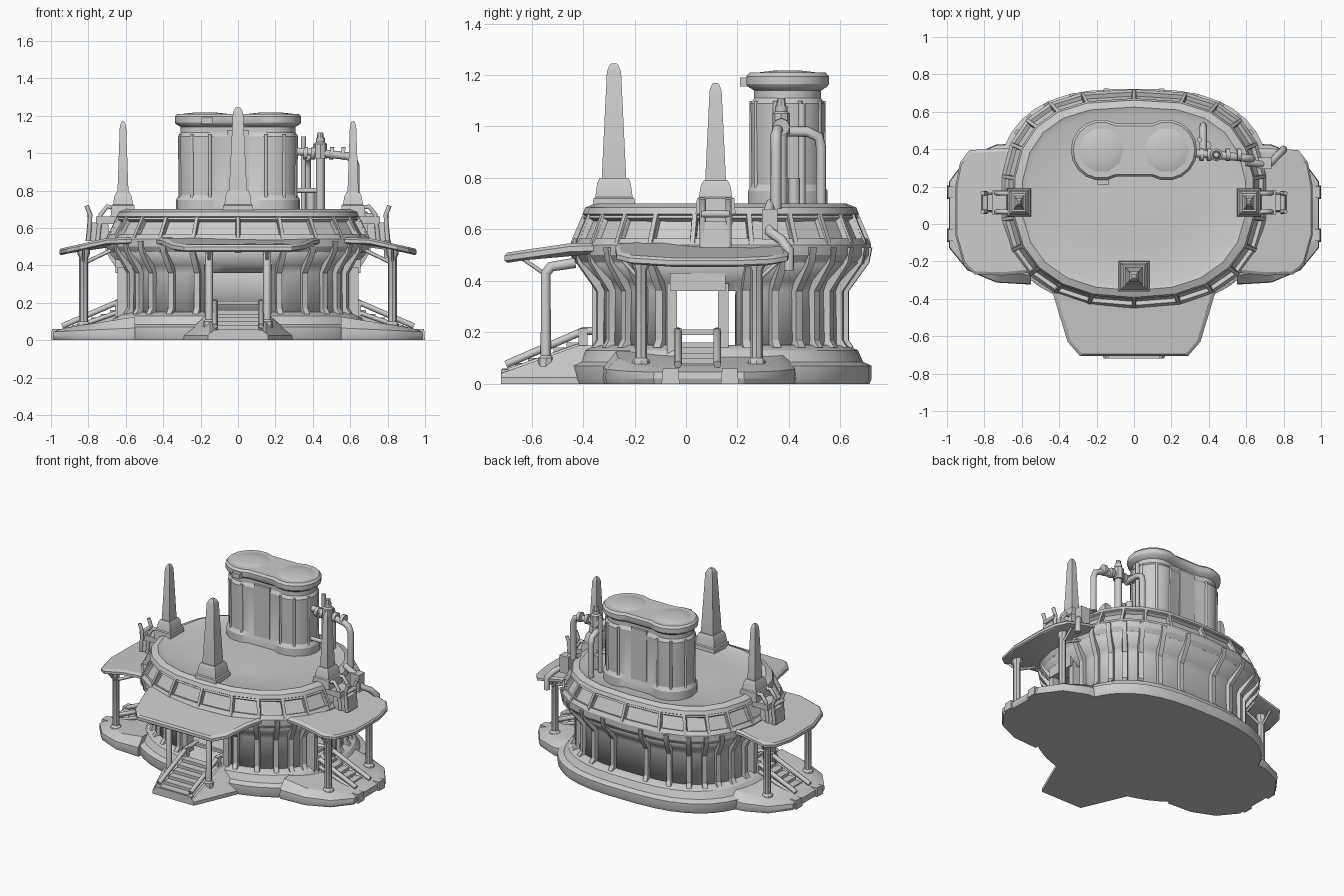
import bpy, bmesh
from math import sin, cos, radians, pi
from mathutils import Vector

if "Cube" in bpy.data.objects:
    bpy.data.objects.remove(bpy.data.objects["Cube"])

CY = 0.135


def build(name, rings, edit=None):
    """Loft closed rings of points into a capped solid."""
    bm = bmesh.new()
    loops = [[bm.verts.new(p) for p in r] for r in rings]
    n = len(loops[0])
    for lo, hi in zip(loops, loops[1:]):
        for i in range(n):
            j = (i + 1) % n
            bm.faces.new((lo[i], lo[j], hi[j], hi[i]))
    bm.faces.new(loops[0])
    bm.faces.new(loops[-1])
    bmesh.ops.recalc_face_normals(bm, faces=bm.faces)
    if edit:
        edit(bm)
    me = bpy.data.meshes.new(name)
    bm.to_mesh(me)
    bm.free()
    ob = bpy.data.objects.new(name, me)
    bpy.context.collection.objects.link(ob)
    return ob


def oval(a, b, deg, z):
    c, s = cos(radians(deg)), sin(radians(deg))
    e = .85 - .11 * max(0, s) ** .5      # squarer towards the back
    return Vector((a * abs(c) ** e * (1 if c > 0 else -1),
                   CY + b * abs(s) ** e * (1 if s > 0 else -1), z))


def oval_ring(z, a, b, n=40):
    return [oval(a, b, (i + .5) * 360 / n, z) for i in range(n)]


def rect(x, y, z, w, d):
    return [(x + i * w / 2, y + j * d / 2, z) for i, j in ((-1, -1), (1, -1), (1, 1), (-1, 1))]


def box(name, x, y, z0, z1, w, d, taper=1):
    return build(name, [rect(x, y, z0, w, d), rect(x, y, z1, w * taper, d * taper)])


def pipe(name, pts, r=0.018):
    cu = bpy.data.curves.new(name, 'CURVE')
    cu.dimensions = '3D'
    cu.bevel_depth, cu.bevel_resolution, cu.use_fill_caps = r, 2, True
    sp = cu.splines.new('POLY')
    sp.points.add(len(pts) - 1)
    for p, q in zip(sp.points, pts):
        p.co = (*q, 1)
    ob = bpy.data.objects.new(name, cu)
    bpy.context.collection.objects.link(ob)


def disc(name, x, y, levels, n=12):
    build(name, [[(x + r * cos(2 * pi * i / n), y + r * sin(2 * pi * i / n), z)
                  for i in range(n)] for z, r in levels])


# Foundation: stepped oval plinth
build("foundation", [oval_ring(*l) for l in (
    (0, .73, .58), (.02, .74, .588), (.07, .74, .588), (.085, .70, .555),
    (.13, .67, .535), (.15, .63, .49))])


# Hollow main wall with three door gaps
def cut_doors(bm):
    kill = []
    for f in bm.faces:
        c = f.calc_center_median()
        front = abs(c.x) < .15 and c.y < 0
        side = abs(c.x) > .5 and -.06 < c.y < .16
        if len(f.verts) > 4 or (c.z < .36 and (front or side)):
            kill.append(f)
    bmesh.ops.delete(bm, geom=kill, context='FACES')


wall = build("main_wall", [oval_ring(*l) for l in (
    (.12, .62, .48), (.36, .615, .475), (.40, .63, .495), (.47, .695, .565))], cut_doors)
mod = wall.modifiers.new("thickness", 'SOLIDIFY')
mod.thickness = .03


# Upper storey with framed, recessed windows
def windows(bm):
    band = [f for f in bm.faces if .59 < f.calc_center_median().z < .63]
    bmesh.ops.inset_individual(bm, faces=band, thickness=.016, depth=0)
    bmesh.ops.inset_individual(bm, faces=band, thickness=.004, depth=-.022)


build("upper_storey", [oval_ring(*l, n=22) for l in (
    (.44, .60, .46), (.47, .695, .565), (.50, .712, .585), (.54, .712, .585),
    (.555, .70, .575), (.655, .645, .53), (.66, .652, .537), (.685, .642, .527),
    (.70, .60, .49), (.688, .57, .46), (.70, .3, .25))], windows)

# Wall ribs that follow the flare, and slim mullions between windows
RIB = ((.14, .635, .495), (.17, .615, .475), (.36, .615, .475), (.47, .685, .555), (.53, .695, .567))
BAND = ((.535, .705, .578), (.555, .70, .575), (.66, .645, .53))


def rib(name, levels, deg, sx, out, hw):
    rings = []
    for z, a, b in levels:
        p = oval(a, b, deg, z)
        t = (oval(a, b, deg + 1, z) - oval(a, b, deg - 1, z)).normalized()
        nrm = Vector((t.y, -t.x, 0))
        ring = [p - nrm * .02 - t * hw, p - nrm * .02 + t * hw,
                p + nrm * out + t * hw * .75, p + nrm * out - t * hw * .75]
        rings.append([(v.x * sx, v.y, v.z) for v in ring])
    build(name, rings)


for sx in (1, -1):
    for deg in (-73, -59, -46, -35, -25, 8, 20, 32, 43, 55, 69, 83):
        rib("wall_rib", RIB, deg, sx, .025, .02)
for i in range(22):
    rib("window_mullion", BAND, (i + .5) * 360 / 22, 1, .006, .012)


# Awnings: sloping slabs with chamfered corners
def slab(name, pts, height, t):
    mx = sum(p[0] for p in pts) / len(pts)
    my = sum(p[1] for p in pts) / len(pts)
    rings = []
    for k, dz in ((.94, -t), (1, -t * .8), (1, -t * .3), (.95, 0)):
        rings.append([(mx + (x - mx) * k, my + (y - my) * k, height(x, y) + dz) for x, y in pts])
    build(name, rings)


SIDE = ((.55, -.26), (.70, -.275), (.85, -.27), (.91, -.22), (.955, -.06), (.955, .2),
        (.93, .33), (.88, .395), (.70, .405), (.55, .40))
for s in (1, -1):
    slab("side_awning", [(s * x, y) for x, y in SIDE],
         lambda x, y: .55 - max(0, abs(x) - .68) * .22, .035)
slab("front_awning", [(-.46, -.28), (-.41, -.45), (-.355, -.63), (-.29, -.705), (.29, -.705),
                      (.355, -.63), (.41, -.45), (.46, -.28)],
     lambda x, y: .55 - max(0, -y - .42) * .14, .04)

# Side platforms and front ramp with low sloping flanks
PLAT = ((.55, -.29), (.72, -.28), (.86, -.22), (.95, -.11), (.95, .21), (.86, .33), (.72, .39), (.55, .40))
for s in (1, -1):
    build("side_platform", [[(s * (.55 + (x - .55) * k), .05 + (y - .05) * k, z + g * (.95 - x))
                             for x, y in PLAT]
                            for k, z, g in ((1.08, 0, 0), (1.1, .02, 0), (1.09, .045, .05), (.95, .065, .15))])
    for y in (-.06, .17):
        box("platform_foot", s * .965, y, 0, .06, .07, .07, .85)
RAMP = ((-.31, -.30), (-.29, -.42), (-.16, -.72), (.16, -.72), (.29, -.42), (.31, -.30))
build("front_ramp", [[(x, y, 0) for x, y in RAMP],
                     [(x, y, .025) for x, y in RAMP],
                     [(max(-.15, min(.15, x)), y, min(.15, .04 + (y + .72) * .36)) for x, y in RAMP]])
box("ramp_lip", 0, -.705, .02, .055, .28, .03)

# Entrances: stairs, handrails and door frames on three sides
PLACES = (("front", lambda d, u: (u, -d + .1), False, .145),
          ("right", lambda d, u: (d + .04, u + .045), True, .09),
          ("left", lambda d, u: (-d - .04, u + .045), True, .09))
for tag, at, side, hw in PLACES:
    top = .36 if side else .42
    dw = .57 if side else .43

    def part(name, d, u, z0, z1, depth, width):
        w, dp = (depth, width) if side else (width, depth)
        box(tag + "_" + name, *at(d, u), z0, z1, w, dp)

    for k in range(6):
        part("step", .79 - k * .05 if not side else .87 - k * .05, 0, .03,
             .06 + k * .02, .05, hw * 1.5)
    d0 = .80 if not side else .90
    for u in (-hw * .85, hw * .85):
        part("door_post", dw, u * 1.3, .1, top + .03, .07, .04)
        part("newel", d0 - .3, u, .1, .215, .035, .03)
        pipe(tag + "_handrail", [(*at(d0, u), .075), (*at(d0 - .3, u), .205), (*at(d0 - .42, u), .205)], .015)
        pipe(tag + "_lower_rail", [(*at(d0, u), .045), (*at(d0 - .3, u), .15)], .012)
    part("lintel", dw, 0, top, top + .07, .09, hw * 2.4)
    part("threshold_rail", dw - .03, 0, .19, .21, .02, hw * 1.7)

# Awning pillars with braces
for s in (1, -1):
    x = s * .155
    pipe("front_pillar", [(x, -.545, .06), (x, -.545, .43), (x, -.525, .455), (x, -.43, .47)], .02)
    disc("pillar_foot", x, -.545, ((.03, .035), (.10, .03), (.11, .02)), 8)
    pipe("front_brace", [(x, -.54, .42), (x, -.64, .49)], .008)
    for y in (-.175, .275):
        x = s * .825
        disc("side_pillar", x, y, ((.05, .04), (.09, .034), (.10, .024), (.44, .024), (.46, .034), (.50, .034)), 8)
        pipe("side_brace_out", [(x, y, .40), (x, y + (.1 if y > 0 else -.08), .49)], .008)
        pipe("side_brace_in", [(x - s * .02, y, .42), (s * .68, y, .48)], .01)

# Roof spires on stepped pedestals
for x, y, w, d, top in ((0, -.28, .10, .10, 1.245), (.615, .115, .062, .085, 1.17), (-.615, .115, .062, .085, 1.17)):
    zb = .80 if x == 0 else .79
    build("spire_pedestal", [rect(x, y, z, w + g, d + g) for z, g in (
        (.66, .07), (.72, .06), (.725, .045), (zb - .02, .03), (zb, .01))])
    build("spire", [rect(x, y, z, w * k, d * k) for z, k in (
        (zb, .95), (top - .03, .55), (top - .006, .33), (top, .2))])

# Twin chimney: figure-eight section
ARC = [radians(-120 + 20 * i) for i in range(13)]


def eight(r, z):
    right = [(.175 + r * cos(t), .395 + r * sin(t), z) for t in ARC]
    return right + [(-x, .79 - y, z) for x, y, z in right]


build("chimney", [eight(r, z) for r, z in (
    (.157, .67), (.157, .75), (.142, .775), (.146, 1.09), (.132, 1.11), (.132, 1.14),
    (.157, 1.155), (.163, 1.165), (.163, 1.195), (.15, 1.21))])
for s in (1, -1):
    disc("chimney_cap_dome", s * .175, .395, ((1.195, .15), (1.21, .12), (1.218, .05)), 10)
    for deg in (-100, -60, -20, 20, 60, 100):
        c, sn = cos(radians(deg)), sin(radians(deg))
        pipe("chimney_seam", [(s * (.175 + .141 * c), .395 + .141 * sn, z) for z in (.76, 1.1)], .009)
for y in (.285, .505):
    box("chimney_panel", 0, y, .70, 1.12, .12, .04)
box("chimney_vent", -.165, .235, 1.155, 1.19, .06, .05)

# Steam pipes on the right of the chimney
pipe("tall_pipe", [(.44, .37, .68), (.44, .37, 1.08)], .024)
disc("tall_pipe_valve", .44, .37, ((.97, .035), (1.05, .035), (1.06, .022), (1.11, .015)), 8)
pipe("cross_pipe", [(.29, .38, 1.01), (.44, .37, 1.0), (.58, .355, .985), (.615, .35, .97),
                    (.63, .35, .93), (.63, .35, .68)], .021)
for x in (.36, .40, .50, .56):
    pipe("pipe_collar", [(x - .01, .37, 1.0), (x + .012, .37, .998)], .034)
pipe("rear_pipe", [(.37, .36, .98), (.37, .47, .98), (.37, .515, .96), (.37, .525, .92), (.37, .525, .68)], .02)
pipe("thin_pipe", [(.35, .45, .7), (.35, .45, 1.09)], .014)
pipe("short_pipe", [(.39, .42, .7), (.39, .42, .80)], .024)
pipe("chimney_link", [(.29, .37, .80), (.44, .37, .80)], .014)
pipe("down_pipe", [(.60, .33, .70), (.68, .32, .67), (.73, .325, .59), (.77, .37, .56), (.80, .40, .52), (.80, .40, .44)], .02)
box("pipe_junction", .70, .325, .56, .68, .07, .06)

# Side machinery beside the spires
for s in (1, -1):
    box("side_machine", s * .75, .115, .53, .63, .13, .10, .85)
    box("side_machine_plate", s * .70, .115, .62, .66, .12, .13)
    for y in (.065, .165):
        pipe("machine_pipe", [(s * .64, y, .70), (s * .70, y, .715), (s * .735, y, .67), (s * .75, y, .53)], .012)
        pipe("machine_post", [(s * .80, y, .53), (s * .79, y, .67), (s * .81, y, .72)], .012)
    pipe("machine_bar", [(s * .795, .06, .66), (s * .795, .17, .66)], .014)

# Smooth shading with sharp edges kept
bpy.ops.object.select_all(action='DESELECT')
for ob in bpy.context.scene.objects:
    if ob.type == 'MESH':
        ob.select_set(True)
        bpy.context.view_layer.objects.active = ob
bpy.ops.object.shade_smooth_by_angle(angle=radians(30))
